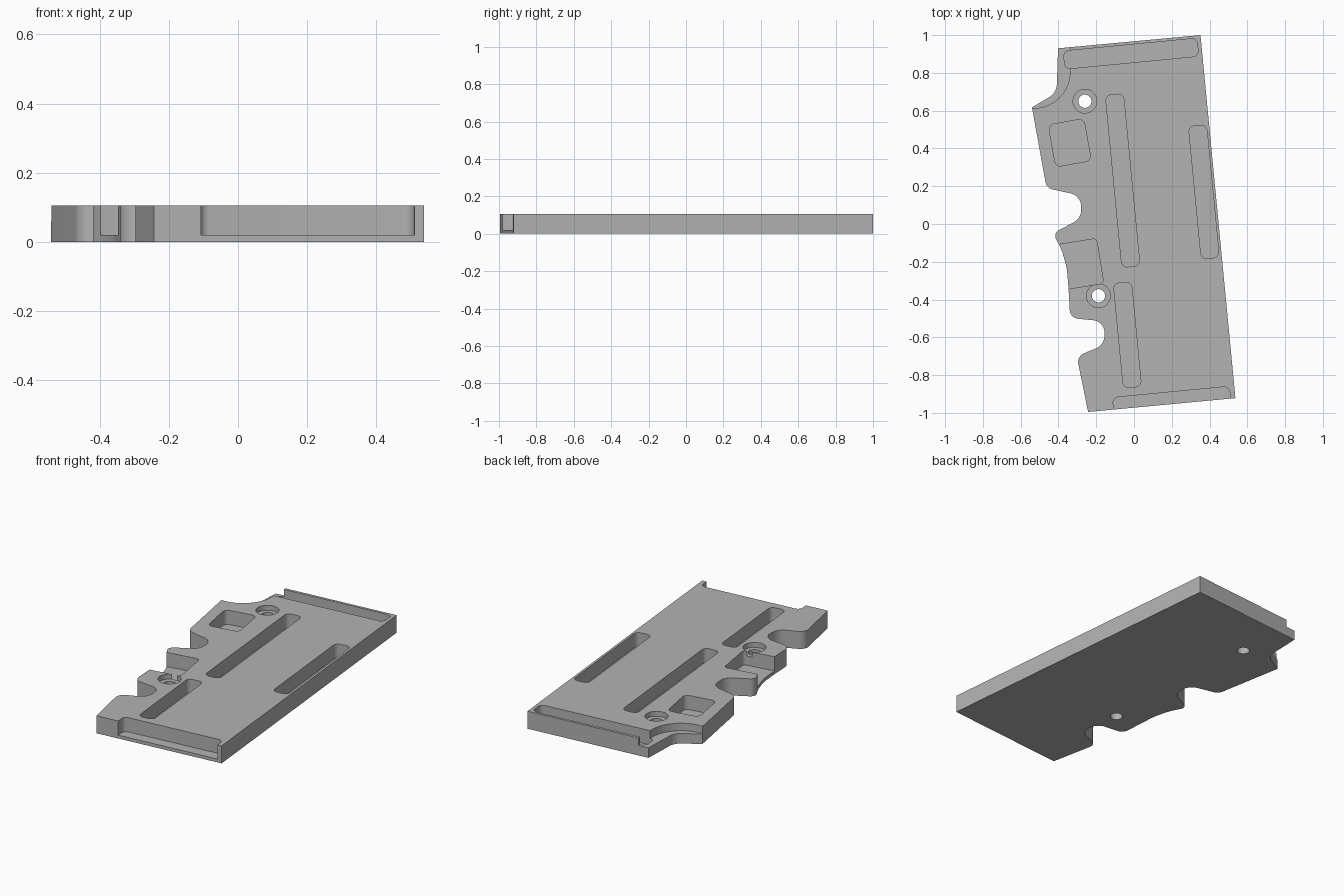
import bpy
import bmesh
from math import radians, tan, pi
from mathutils import Vector, Matrix

if "Cube" in bpy.data.objects:
    bpy.data.objects.remove(bpy.data.objects["Cube"], do_unlink=True)

HEIGHT, FLOOR, LEDGE, TOP = 0.105, 0.02, 0.06, 0.2
TILT = 5.5

grey = bpy.data.materials.new("plain_grey")
grey.use_nodes = True
grey.diffuse_color = (0.45, 0.45, 0.45, 1)
grey.node_tree.nodes["Principled BSDF"].inputs["Base Color"].default_value = grey.diffuse_color


def rounded(corners, steps=10):
    """Turn (x, y, radius) corners into a filleted outline."""
    outline = []
    for i, (x, y, r) in enumerate(corners):
        p = Vector((x, y))
        if r == 0:
            outline.append(p)
            continue
        a = Vector(corners[i - 1][:2]) - p
        b = Vector(corners[(i + 1) % len(corners)][:2]) - p
        inside = a.angle(b)
        t = min(r / tan(inside / 2), 0.48 * a.length, 0.48 * b.length)
        r = t * tan(inside / 2)
        a.normalize()
        b.normalize()
        mid = p + (a + b).normalized() * (r * r + t * t) ** 0.5
        start, end = p + a * t - mid, p + b * t - mid
        sweep = start.angle_signed(end)
        for k in range(steps + 1):
            outline.append(mid + Matrix.Rotation(-sweep * k / steps, 2) @ start)
    return outline


def prism(name, outline, bottom, top):
    bm = bmesh.new()
    base = bm.faces.new([bm.verts.new((p.x, p.y, bottom)) for p in outline])
    lifted = bmesh.ops.extrude_face_region(bm, geom=[base])["geom"]
    verts = [v for v in lifted if isinstance(v, bmesh.types.BMVert)]
    bmesh.ops.translate(bm, vec=(0, 0, top - bottom), verts=verts)
    bmesh.ops.recalc_face_normals(bm, faces=bm.faces)
    mesh = bpy.data.meshes.new(name)
    bm.to_mesh(mesh)
    bm.free()
    obj = bpy.data.objects.new(name, mesh)
    bpy.context.collection.objects.link(obj)
    return obj


def cut(outline, bottom):
    cutter = prism("cutter", outline, bottom, TOP)
    cutter.hide_render = True
    mod = plate.modifiers.new("cut", "BOOLEAN")
    mod.operation = "DIFFERENCE"
    mod.solver = "EXACT"
    mod.object = cutter
    bpy.ops.object.modifier_apply(modifier=mod.name)
    bpy.data.objects.remove(cutter, do_unlink=True)


def pocket(x, y, width, length, angle, radius=0.03):
    w, h = width / 2, length / 2
    turn = Matrix.Rotation(radians(angle), 2)
    shape = rounded([(-w, -h, radius), (w, -h, radius), (w, h, radius), (-w, h, radius)], 6)
    cut([turn @ p + Vector((x, y)) for p in shape], FLOOR)


def circle(x, y, radius, count=40):
    arm = Vector((radius, 0))
    return [Matrix.Rotation(2 * pi * k / count, 2) @ arm + Vector((x, y)) for k in range(count)]


# Plate outline, clockwise from the back right corner
plate = prism("plate", rounded([
    (-0.402, 0.93, 0), (0.352, 1, 0), (0.537, -0.922, 0), (-0.243, -0.995, 0),
    (-0.303, -0.70, 0.05), (-0.156, -0.64, 0.075), (-0.156, -0.515, 0.075),
    (-0.338, -0.498, 0.05), (-0.347, -0.335, 0), (-0.356, -0.23, 0.3),
    (-0.385, -0.13, 0.3), (-0.43, -0.05, 0.035), (-0.28, 0.03, 0.07),
    (-0.28, 0.15, 0.07), (-0.463, 0.19, 0.05), (-0.54, 0.617, 0),
    (-0.41, 0.695, 0.08)]), 0, HEIGHT)
plate.data.materials.append(grey)
bpy.context.view_layer.objects.active = plate
plate.select_set(True)

# Curved ledge at the back right corner
cut(rounded([(-0.7, 0.595, 0), (-0.336, 0.632, 0.2), (-0.342, 1.1, 0), (-0.7, 1.1, 0)], 16), LEDGE)

# Long slots
pocket(-0.06, 0.23, 0.095, 0.915, TILT)
pocket(-0.035, -0.587, 0.095, 0.555, TILT)
pocket(0.37, 0.17, 0.095, 0.705, TILT)

# End channels: closed at the back, open at the front
pocket(-0.016, 0.902, 0.71, 0.095, TILT)
pocket(0.205, -0.989, 0.62, 0.2, TILT)

# Square pockets, the second open to the side
pocket(-0.34, 0.43, 0.19, 0.225, 10)
pocket(-0.328, -0.219, 0.30, 0.24, 9, 0.02)

# Counterbored holes
for x, y in ((-0.26, 0.65), (-0.188, -0.38)):
    cut(circle(x, y, 0.063), HEIGHT - 0.03)
    cut(circle(x, y, 0.035), -0.1)

bpy.ops.object.shade_smooth_by_angle(angle=radians(25))
